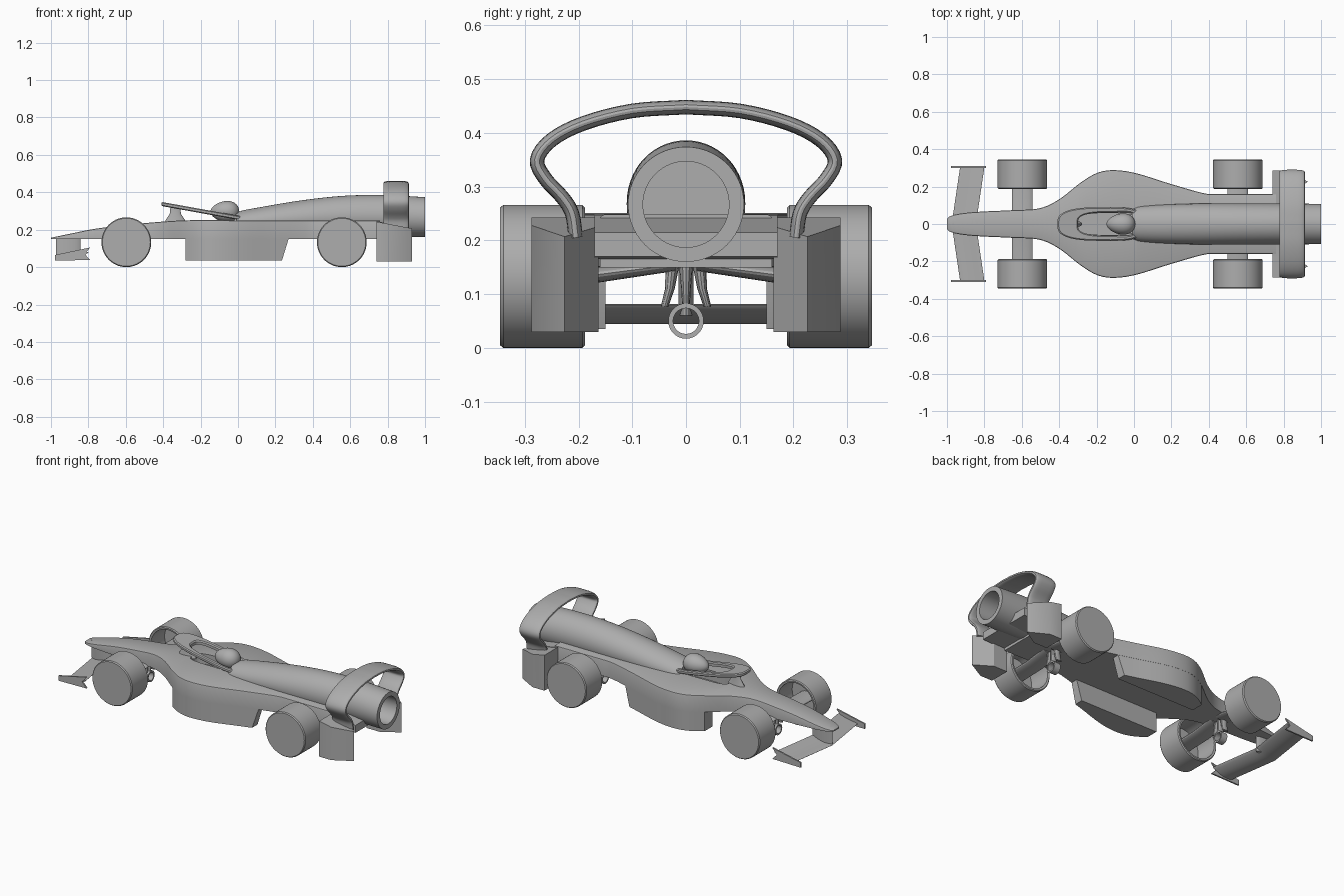
import bpy, bmesh
from math import sin, cos, pi, copysign
from mathutils import Vector

if "Cube" in bpy.data.objects:
    bpy.data.objects.remove(bpy.data.objects["Cube"])

grey = bpy.data.materials.new("plain_grey")
grey.use_nodes = True
grey.diffuse_color = (0.42, 0.42, 0.42, 1)
grey.node_tree.nodes["Principled BSDF"].inputs["Base Color"].default_value = grey.diffuse_color
parts = []


def loft(name, rings, cap=True, closed=False):
    """Skin a list of equal-length rings, optionally capping the ends."""
    bm = bmesh.new()
    rows = [[bm.verts.new(p) for p in ring] for ring in rings]
    n = len(rows[0])
    pairs = list(zip(rows, rows[1:])) + ([(rows[-1], rows[0])] if closed else [])
    for a, b in pairs:
        for i in range(n):
            j = (i + 1) % n
            bm.faces.new((a[i], a[j], b[j], b[i]))
    if cap and not closed:
        bm.faces.new(rows[0])
        bm.faces.new(rows[-1])
    bmesh.ops.recalc_face_normals(bm, faces=bm.faces)
    mesh = bpy.data.meshes.new(name)
    bm.to_mesh(mesh)
    bm.free()
    mesh.materials.append(grey)
    ob = bpy.data.objects.new(name, mesh)
    bpy.context.collection.objects.link(ob)
    parts.append(ob)
    return ob


def curve(keys, x):
    """Smooth interpolation through (x, value) keys."""
    if x <= keys[0][0]:
        return keys[0][1]
    for i in range(len(keys) - 1):
        (x0, a), (x1, b) = keys[i], keys[i + 1]
        if x <= x1:
            def slope(k):
                p, q = keys[max(k - 1, 0)], keys[min(k + 1, len(keys) - 1)]
                return (q[1] - p[1]) / (q[0] - p[0])
            d = x1 - x0
            t = (x - x0) / d
            return ((2*t**3 - 3*t*t + 1) * a + (t**3 - 2*t*t + t) * d * slope(i)
                    + (3*t*t - 2*t**3) * b + (t**3 - t*t) * d * slope(i + 1))
    return keys[-1][1]


def steps(a, b, n):
    return [a + (b - a) * i / n for i in range(n + 1)]


def power(v, e):
    return copysign(abs(v) ** e, v)


def angles(n):
    return [2 * pi * i / n for i in range(n)]


def lathe(name, profile, place, n=48, cap=True):
    """Revolve (along, radius) pairs; place maps along, u, v to a point."""
    return loft(name, [[place(s, r * cos(a), r * sin(a)) for a in angles(n)]
                       for s, r in profile], cap)


# Body: plan outline and top line, with a flat floor
width = [(-1, .025), (-.99, .038), (-.95, .052), (-.85, .064), (-.65, .074), (-.5, .085),
         (-.4, .132), (-.28, .225), (-.2, .272), (-.12, .288), (0, .274), (.2, .213),
         (.38, .163), (.45, .16), (.76, .16)]
top = [(-1, .157), (-.9, .178), (-.75, .207), (-.5, .235), (-.28, .25), (0, .25), (.76, .248)]
body_rings = []
for x in [-1, -.995] + steps(-.99, .76, 70):
    w, t = curve(width, x), curve(top, x)
    c = min(.008, (t - .15) * .4)
    half = [(w, .15), (w, t - c), (w - .3 * c, t - .3 * c), (w - c, t)]
    body_rings.append([(x, y, z) for y, z in half] + [(x, -y, z) for y, z in half[::-1]])
body = loft("body", body_rings)

# Cockpit recess
cutter = loft("cockpit_cutter", [[(-.14 + .16 * power(cos(a), .6), .058 * power(sin(a), .6), z)
                                  for a in angles(40)] for z in (.19, .4)])
parts.remove(cutter)
cutter.hide_render = True
cutter.hide_viewport = True
cut = body.modifiers.new("recess", "BOOLEAN")
cut.operation = "DIFFERENCE"
cut.object = cutter

# Side pods hanging below the floor on either side of a tunnel
for side, label in ((1, "left"), (-1, "right")):
    rings = []
    for x in steps(-.28, .235, 24) + [.27]:
        w = curve(width, x) - .001
        low = .035 if x < .25 else .149
        rings.append([(x, side * y, z) for y, z in ((w, .2), (w, low), (.15, low), (.15, .2))])
    loft(label + "_side_pod", rings)

# Engine cover, ending in a hollow round tail pipe
crown = [(-.01, .29), (.02, .302), (.1, .317), (.3, .351), (.5, .376), (.65, .385), (.8, .385), (1, .374)]
beam = [(-.01, .085), (.02, .094), (.15, .103), (.4, .11), (1, .108)]
cover = []
for x in steps(-.01, 1, 30):
    t, w = curve(crown, x), curve(beam, x)
    base = .16
    cover.append([(x, w * cos(a), (t + base) / 2 + (t - base) / 2 * sin(a)) for a in angles(56)])
for x, r in ((1, .08), (.72, .08)):
    cover.append([(x, r * cos(a), .267 + r * sin(a)) for a in angles(56)])
loft("engine_cover", cover)

# Driver's helmet, a rounded egg pointing forward
lathe("helmet", [(-.077 * cos(a), .056 * sin(a) * (1 - .18 * cos(a))) for a in steps(.03, pi - .03, 16)],
      lambda s, u, v: (-.07 + s, u, .297 + v), 32)


# Cockpit halo: sloping plate with an opening, on a small pylon
def halo_loop(cx, a, b, e, taper, dz):
    loop = []
    for t in angles(64):
        x = cx + a * power(cos(t), e)
        y = b * power(sin(t), e) * (1 + taper * cos(t))
        loop.append((x, y, .336 - .18 * (x + .4) + dz))
    return loop


loft("halo", [halo_loop(-.175, .235, .09, .65, .06, -.006), halo_loop(-.175, .235, .09, .65, .06, .006),
              halo_loop(-.175, .228, .084, .65, .06, .011), halo_loop(-.145, .16, .067, .5, .18, .011),
              halo_loop(-.145, .154, .061, .5, .18, .005), halo_loop(-.145, .154, .061, .5, .18, -.011),
              halo_loop(-.175, .228, .084, .65, .06, -.011)], closed=True)
loft("halo_pylon", [[(-.335 + h * cos(a), .35 * h * sin(a), z) for a in angles(20)]
                    for z, h in ((.235, .058), (.255, .05), (.285, .03), (.325, .026))])

# Wheels: solid outer face, hollow inside, with winged axle arms
for x, end in ((-.597, "front"), (.555, "rear")):
    for side, label in ((1, "left"), (-1, "right")):
        name = end + "_" + label
        lathe(name + "_wheel", [(.32, .115), (.19, .117), (.188, .128), (.193, .133), (.34, .133), (.346, .128)],
              lambda s, u, v: (x + u, side * s, .133 + v), 56)
        loft(name + "_axle_arm", [[(x + .055 * cos(a), side * y, z + h * sin(a)) for a in angles(20)]
                                  for y, z, h in ((.02, .155, .012), (.16, .137, .015), (.322, .133, .017))])
    # Guide eyelet on three legs under the floor
    ring = [(.02, .033), (.02, .024), (-.02, .024), (-.02, .033), (.02, .033)]
    lathe(end + "_guide_ring", ring, lambda s, u, v: (x + s, u, .05 + v), 28, False)
    for y0, y1, low, label in ((0, 0, .078, "middle"), (.025, .04, .076, "left"), (-.025, -.04, .076, "right")):
        loft(end + "_guide_leg_" + label, [[(x + .02 * cos(a), y + h * sin(a), z) for a in angles(12)]
                                           for y, z, h in ((y0, .155, .013), ((y0 * 2 + y1) / 3, .11, .009), (y1, low, .007))])

# Front wing, swept back toward its tips
wing = []
for y in steps(-.303, .303, 16):
    s = abs(y) / .303
    front, back = -.975 + .045 * s, -.845 + .045 * s
    ring = []
    for a in angles(20):
        k = (1 + cos(a)) / 2
        ring.append((front + (back - front) * k, y, .052 + .028 * k + .009 * sin(a) - .01 * sin(pi * k)))
    wing.append(ring)
loft("front_wing", wing)
plate = [(-.978, .035), (-.978, .065), (-.79, .105), (-.82, .07), (-.79, .038)]
for side, label in ((1, "left"), (-1, "right")):
    loft(label + "_wing_end_plate", [[(x, side * y, z) for x, z in plate] for y in (.3, .309)])
loft("front_wing_pylon", [[(-.908 + .066 * cos(a), .014 * sin(a), z) for a in angles(24)] for z in (.06, .165)])

# Rear deck and the wedge-backed fins beneath it
loft("rear_deck", [[(.74, y, .165), (.74, y, .246), (.9, y, .215), (.9, y, .17)] for y in (-.17, .17)])
fin = [(.74, .163), (.74, .287), (.82, .287), (.93, .226), (.83, .163)]
for side, label in ((1, "left"), (-1, "right")):
    loft(label + "_rear_fin", [[(x, side * y, .03) for x, y in fin],
                               [(x, side * y, .243 - .19 * (x - .74)) for x, y in fin]])

# Rear wing: one rounded hoop over the tail
half = [(0, .448), (.1, .441), (.19, .418), (.25, .387), (.277, .35), (.262, .315), (.23, .28), (.212, .25), (.205, .205)]
keys = list(enumerate(half))
path = []
for t in steps(-8, 8, 64):
    y = curve([(k, p[0]) for k, p in keys], abs(t))
    z = curve([(k, p[1]) for k, p in keys], abs(t))
    path.append(Vector((0, copysign(y, t), z)))
hoop = []
for i, p in enumerate(path):
    along = (path[min(i + 1, len(path) - 1)] - path[max(i - 1, 0)]).normalized()
    normal = Vector((0, -along.z, along.y))
    hoop.append([p + normal * (.0135 * power(sin(a), .8)) + Vector((.845 + .068 * power(cos(a), .6), 0, 0))
                 for a in angles(24)])
loft("rear_wing_hoop", hoop)

# Smooth shading with sharp edges kept
bpy.ops.object.select_all(action="DESELECT")
for ob in parts:
    ob.select_set(True)
bpy.context.view_layer.objects.active = body
bpy.ops.object.shade_smooth_by_angle(angle=pi / 6)
